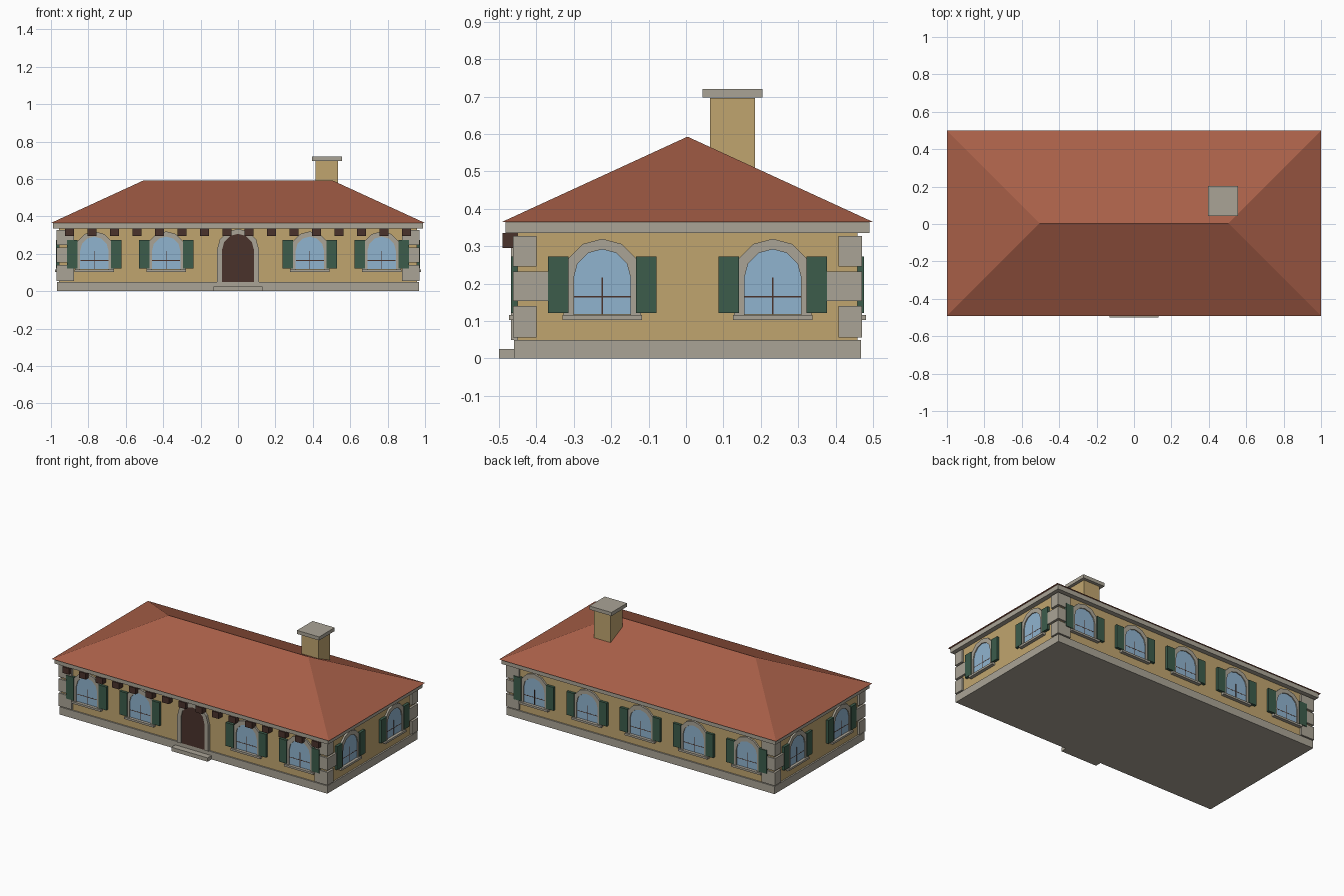
import bpy, bmesh, math
from mathutils import Matrix, Vector

if "Cube" in bpy.data.objects:
    bpy.data.objects.remove(bpy.data.objects["Cube"])

CY = 0.004                      # house centre line in y
WX, WY = 0.957, 0.455           # half sizes of the walls


def material(name, rgb):
    m = bpy.data.materials.new(name)
    lin = [((c / 255 + 0.055) / 1.055) ** 2.4 for c in rgb]
    m.diffuse_color = (*lin, 1)
    m.use_nodes = True
    m.node_tree.nodes["Principled BSDF"].inputs["Base Color"].default_value = m.diffuse_color
    return m


STONE = material("stone grey", (170, 164, 150))
WALL = material("ochre plaster", (192, 165, 111))
ROOF = material("terracotta", (168, 95, 72))
GREEN = material("shutter green", (60, 92, 75))
GLASS = material("pale blue glass", (144, 180, 207))
WOOD = material("dark brown wood", (74, 50, 43))


def finish(name, bm, mat, matrix=None):
    if matrix:
        bm.transform(matrix)
    bmesh.ops.recalc_face_normals(bm, faces=bm.faces)
    me = bpy.data.meshes.new(name)
    bm.to_mesh(me)
    bm.free()
    me.materials.append(mat)
    ob = bpy.data.objects.new(name, me)
    bpy.context.collection.objects.link(ob)
    return ob


def box(name, x, y, z, mat, matrix=None):
    bm = bmesh.new()
    size = Matrix.Diagonal((x[1] - x[0], y[1] - y[0], z[1] - z[0], 1))
    mid = Vector((sum(x) / 2, sum(y) / 2, sum(z) / 2))
    bmesh.ops.create_cube(bm, size=1, matrix=Matrix.Translation(mid) @ size)
    return finish(name, bm, mat, matrix)


def arch(r, bottom, spring, n=6):
    """Outline of an arched opening, from lower right over the top to lower left."""
    pts = [(r, bottom)]
    pts += [(r * math.cos(math.pi * i / n), spring + r * math.sin(math.pi * i / n))
            for i in range(n + 1)]
    return pts + [(-r, bottom)]


def panel(name, outline, depth, mat, matrix):
    """Filled outline standing out from the wall by depth."""
    bm = bmesh.new()
    f = bm.faces.new([bm.verts.new((x, 0, z)) for x, z in outline])
    g = bmesh.ops.extrude_face_region(bm, geom=[f])["geom"]
    bmesh.ops.translate(bm, vec=(0, -depth, 0),
                        verts=[v for v in g if isinstance(v, bmesh.types.BMVert)])
    return finish(name, bm, mat, matrix)


def surround(name, inner, outer, depth, mat, matrix):
    """Open band between two outlines."""
    bm = bmesh.new()
    rows = [[bm.verts.new((x, y, z)) for x, z in o]
            for o, y in ((inner, 0), (inner, -depth), (outer, -depth), (outer, 0))]
    for k in range(4):
        a, b = rows[k], rows[(k + 1) % 4]
        for i in range(len(a) - 1):
            bm.faces.new((a[i], a[i + 1], b[i + 1], b[i]))
    for end in (0, -1):
        bm.faces.new([r[end] for r in rows])
    return finish(name, bm, mat, matrix)


def on_wall(angle, u):
    dist = WY if angle % 180 == 0 else WX
    return (Matrix.Translation((0, CY, 0)) @ Matrix.Rotation(math.radians(angle), 4, 'Z')
            @ Matrix.Translation((u, -dist, 0)))


def window(angle, u):
    m = on_wall(angle, u)
    panel("window_glass", arch(0.076, 0.118, 0.216), 0.006, GLASS, m)
    surround("window_surround", arch(0.076, 0.115, 0.216), arch(0.104, 0.115, 0.216),
             0.012, STONE, m)
    box("window_sill", (-0.106, 0.106), (-0.022, 0), (0.103, 0.116), STONE, m)
    # thin glazing bars
    box("glazing_bar", (-0.002, 0.002), (-0.0065, 0), (0.118, 0.216), WOOD, m)
    box("glazing_bar", (-0.075, 0.075), (-0.0065, 0), (0.163, 0.167), WOOD, m)
    for s in (-1, 1):
        box("shutter", sorted((s * 0.09, s * 0.145)), (-0.017, 0), (0.121, 0.273), GREEN, m)


# body
box("plinth", (-0.967, 0.967), (CY - 0.464, CY + 0.464), (0, 0.05), STONE)
box("walls", (-WX, WX), (CY - WY, CY + WY), (0.05, 0.335), WALL)
box("cornice", (-0.988, 0.988), (CY - 0.486, CY + 0.486), (0.335, 0.365), STONE)

# hipped roof
bm = bmesh.new()
h = 0.496
eave = [bm.verts.new((x, CY + y, 0.365)) for x, y in ((-1, -h), (1, -h), (1, h), (-1, h))]
left, right = [bm.verts.new((x, CY, 0.593)) for x in (-0.504, 0.504)]
a, b, c, d = eave
for f in ((a, b, right, left), (b, c, right), (c, d, left, right), (d, a, left), (d, c, b, a)):
    bm.faces.new(f)
finish("roof", bm, ROOF)

# chimney
box("chimney_shaft", (0.415, 0.535), (0.064, 0.184), (0.45, 0.697), WALL)
box("chimney_cap", (0.395, 0.555), (0.044, 0.204), (0.697, 0.72), STONE)

# corner quoins: long on the front, then long on the side, alternating
for sx in (-1, 1):
    for sy in (-1, 1):
        for z0, z1, lx, ly in ((0.056, 0.14, 0.095, 0.063), (0.153, 0.233, 0.06, 0.1),
                               (0.246, 0.328, 0.095, 0.063)):
            box("quoin", sorted((sx * 0.971, sx * (0.971 - lx))),
                sorted((CY + sy * 0.467, CY + sy * (0.467 - ly))), (z0, z1), STONE)

# windows
for u in (-0.768, -0.384, 0.384, 0.768):
    window(0, u)
    window(180, u)
window(180, 0)
for angle in (90, 270):
    for u in (-0.228, 0.228):
        window(angle, u)

# front door
m = on_wall(0, 0)
panel("door", arch(0.085, 0.05, 0.222), 0.012, WOOD, m)
surround("door_surround", arch(0.085, 0.05, 0.222), arch(0.112, 0.05, 0.222), 0.017, STONE, m)
box("door_step", (-0.131, 0.131), (-0.5, -0.455), (0, 0.025), STONE)

# brackets under the front eave
for i in range(16):
    x = -0.9 + 0.12 * i
    box("eave_bracket", (x - 0.024, x + 0.024), (-0.491, -0.45), (0.295, 0.335), WOOD)
